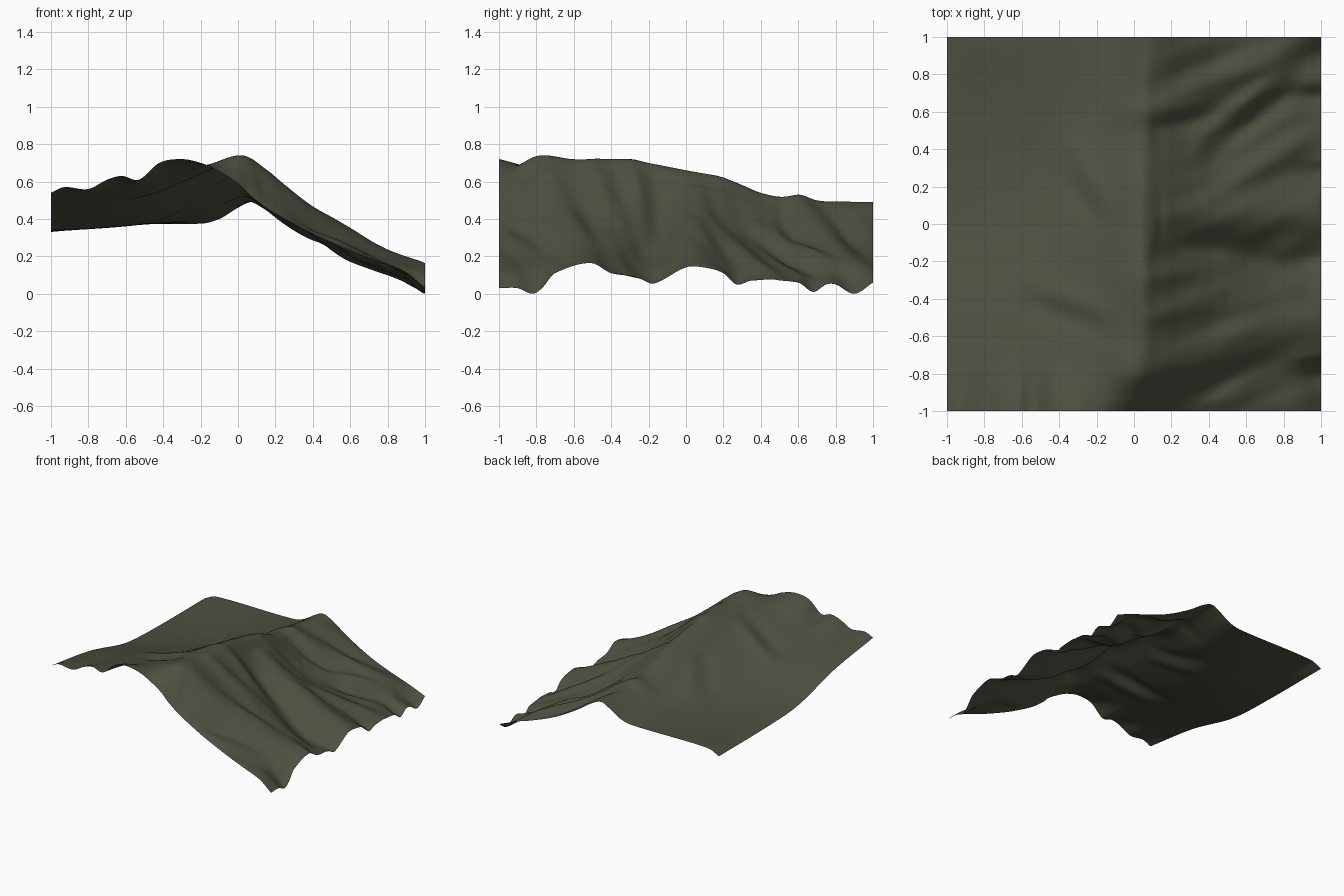
import bpy, math
from mathutils import Vector, noise

cube = bpy.data.objects.get("Cube")
if cube:
    bpy.data.objects.remove(cube, do_unlink=True)

CELLS = 170
CREST = .035


def curve(points, t):
    """Smooth curve through sorted (position, height) points."""
    last = len(points) - 1
    if t <= points[0][0]:
        return points[0][1]
    if t >= points[last][0]:
        return points[last][1]
    i = next(k for k in range(last) if t <= points[k + 1][0])

    def slope(k):
        a, b = points[max(k - 1, 0)], points[min(k + 1, last)]
        return (b[1] - a[1]) / (b[0] - a[0])

    (a, za), (b, zb) = points[i], points[i + 1]
    span = b - a
    u = (t - a) / span
    ease = u * u * (3 - 2 * u)
    return (za + (zb - za) * ease + span * u * (1 - u)
            * ((1 - u) * slope(i) - u * slope(i + 1)))


# Heights along the front, back and foot edges
front_edge = [(-1, .55), (-.93, .58), (-.8, .57), (-.7, .62), (-.62, .64), (-.53, .62),
              (-.42, .71), (-.3, .73), (-.2, .71), (-.13, .68), (0, .6), (.06, .54),
              (.15, .47), (.25, .41), (.4, .33), (.6, .24), (.75, .18), (.9, .12), (1, .04)]
back_edge = [(-1, .34), (-.9, .38), (-.2, .385), (-.1, .41), (0, .47), (.07, .5),
             (.15, .47), (.3, .37), (.5, .26), (.7, .18), (.85, .13), (1, .07)]
foot_edge = [(-1, .04), (-.9, .04), (-.82, .01), (-.77, .04), (-.7, .12), (-.5, .17),
             (-.4, .12), (-.25, .1), (-.17, .07), (0, .15), (.1, .15), (.2, .12), (.27, .06),
             (.35, .08), (.6, .07), (.68, .02), (.75, .06), (.8, .06), (.9, .01), (1, .07)]

# Heights from front to back: plain, gentle slope, shoulder, crest and foot
plain = [(-1, .55), (-.5, .48), (-.05, .37), (.27, .345), (1, .34)]
gentle = [(-1, .63), (-.6, .57), (-.3, .51), (0, .44), (.3, .39), (.6, .38), (1, .38)]
shoulder = [(-1, .71), (-.8, .69), (-.4, .64), (0, .56), (.3, .48), (.6, .42), (1, .385)]
crest = [(-1, .59), (-.93, .66), (-.8, .75), (-.6, .73), (-.3, .73), (-.2, .71), (0, .67),
         (.2, .63), (.4, .55), (.5, .53), (.6, .535), (.7, .51), (1, .5)]
foot = [(-1, .07), (-.5, .16), (-.2, .12), (0, .15), (.3, .11), (1, .09)]

# Share of the crest height left while descending the steep side
descent = [(CREST, 1), (.15, .86), (.25, .7), (.4, .49), (.5, .38), (.6, .28), (.75, .14),
           (.9, .04), (1, 0)]

# Spurs (positive) and gullies (negative): start, end, height, width
folds = [
    ((.08, -.78), (1, -.48), .05, .1),
    ((.15, .05), (1, .08), .06, .1),
    ((.35, .12), (1, .5), .035, .07),
    ((.05, .58), (.95, .98), .045, .08),
    ((.3, .42), (.85, .85), .04, .06),
    ((.05, -.28), (.6, -.2), .025, .06),
    ((.05, -.52), (.5, -.4), .03, .06),
    ((.1, -.93), (.9, -.75), -.04, .08),
    ((.1, -.08), (1, -.28), -.075, .11),
    ((.08, .5), (.6, .6), -.03, .06),
    ((.35, .32), (.9, .75), -.04, .06),
    ((-.65, -.28), (-.1, -.48), .018, .07),
    ((-.6, -.42), (-.1, -.6), -.018, .07),
    ((-.35, .45), (-.1, .05), .015, .06),
    ((-.42, .3), (-.15, -.05), -.012, .06),
]


def fold_height(x, y):
    total = 0
    for start, end, height, width in folds:
        a, b = Vector(start), Vector(end)
        along = b - a
        offset = Vector((x, y)) - a
        t = offset.dot(along) / along.length_squared
        if 0 < t < 1:
            away = (offset - along * t).length / width
            total += height * math.sin(math.pi * t) ** .7 * math.exp(-away * away)
    return total


def slope_height(x, y):
    low, top = curve(foot, y), curve(crest, y)
    section = [(-1, curve(plain, y)), (-.5, curve(gentle, y)), (-.2, curve(shoulder, y))]
    section += [(s, low + (top - low) * share) for s, share in descent]
    z = curve(section, x) + fold_height(x, y)
    # Fine erosion streaks running down the steep side
    if 0 < x < 1:
        streak = noise.noise(Vector((x * 3, (y - x * .35) * 9, 0)))
        z += .018 * streak * math.sin(math.pi * x)
    # Ragged notches where the slope ends
    notch = curve(foot_edge, y) - low
    return z + notch * math.exp(-((1 - x) / .13) ** 2)


# Sample the ground, bending it onto the edge outlines
ticks = [-1 + 2 * i / CELLS for i in range(CELLS + 1)]
front_gap = {x: curve(front_edge, x) - slope_height(x, -1) for x in ticks}
back_gap = {x: curve(back_edge, x) - slope_height(x, 1) for x in ticks}
verts = []
for y in ticks:
    near_front = math.exp(-((y + 1) / .2) ** 2)
    near_back = math.exp(-((1 - y) / .25) ** 2)
    for x in ticks:
        z = slope_height(x, y) + front_gap[x] * near_front + back_gap[x] * near_back
        verts.append((x, y, z))
lowest = min(v[2] for v in verts)
verts = [(x, y, z - lowest) for x, y, z in verts]

row = CELLS + 1
faces = [(j * row + i, j * row + i + 1, (j + 1) * row + i + 1, (j + 1) * row + i)
         for j in range(CELLS) for i in range(CELLS)]

mesh = bpy.data.meshes.new("mountain_ridge")
mesh.from_pydata(verts, [], faces)
mesh.update()
ridge = bpy.data.objects.new("mountain_ridge", mesh)
bpy.context.collection.objects.link(ridge)
for face in mesh.polygons:
    face.use_smooth = True

# Dull olive ground
olive = bpy.data.materials.new("olive_ground")
olive.use_nodes = True
colour = (.074, .08, .051, 1)
olive.diffuse_color = colour
olive.node_tree.nodes["Principled BSDF"].inputs["Base Color"].default_value = colour
mesh.materials.append(olive)
